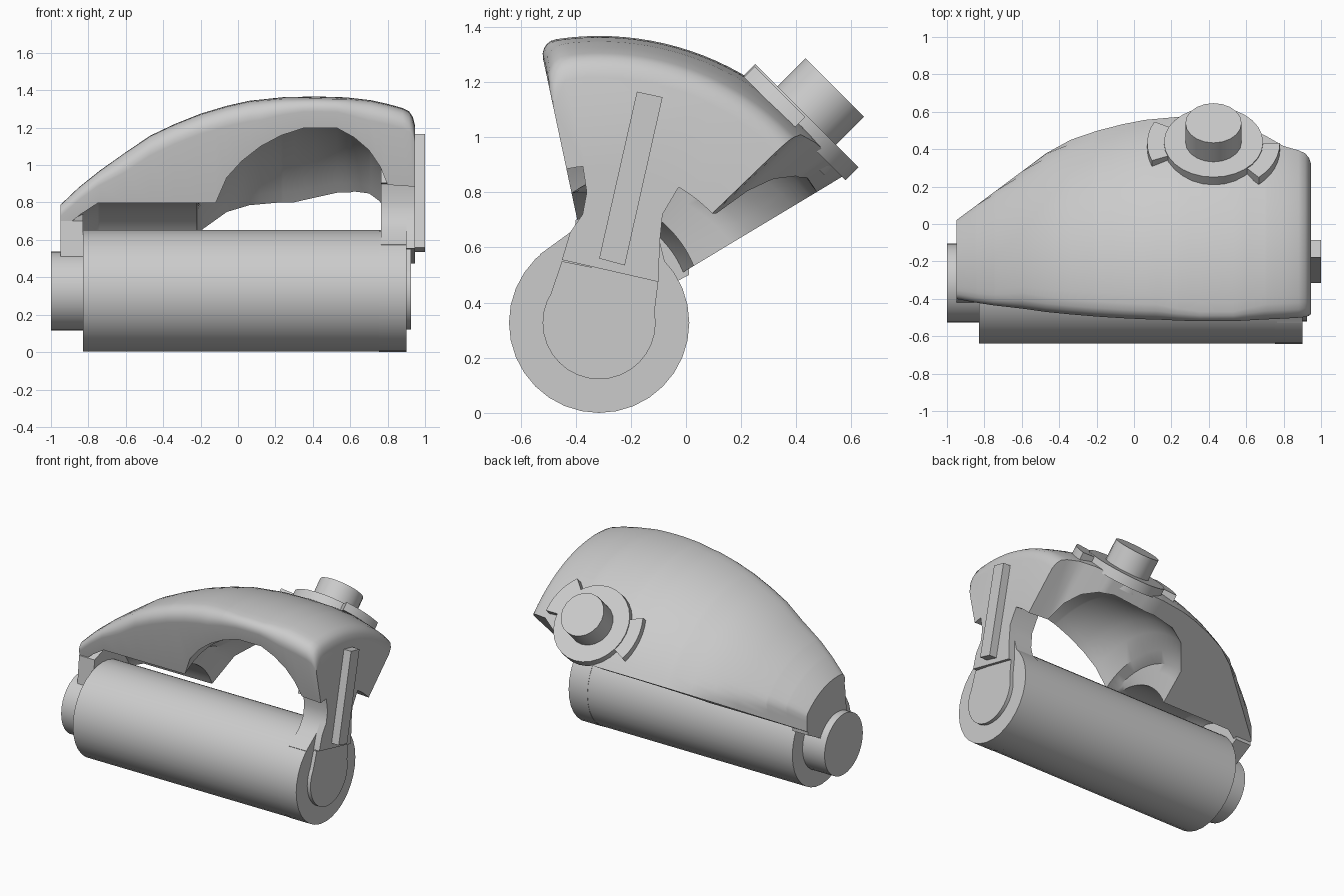
import bpy, bmesh
from math import sin, cos, pi, radians
from mathutils import Vector

if "Cube" in bpy.data.objects:
    bpy.data.objects.remove(bpy.data.objects["Cube"])

CY, CZ = -0.315, 0.327          # roller axis; the hood is swept around it


def finish(name, bm, angle=30):
    bmesh.ops.recalc_face_normals(bm, faces=bm.faces)
    me = bpy.data.meshes.new(name)
    bm.to_mesh(me)
    bm.free()
    ob = bpy.data.objects.new(name, me)
    bpy.context.collection.objects.link(ob)
    bpy.ops.object.select_all(action='DESELECT')
    ob.select_set(True)
    bpy.context.view_layer.objects.active = ob
    bpy.ops.object.shade_smooth_by_angle(angle=radians(angle))
    return ob


def loft(name, rings, angle=30):
    bm = bmesh.new()
    vs = [[bm.verts.new(p) for p in ring] for ring in rings]
    n = len(vs[0])
    for a, b in zip(vs, vs[1:]):
        for i in range(n):
            bm.faces.new((a[i], a[(i + 1) % n], b[(i + 1) % n], b[i]))
    bm.faces.new(vs[0])
    bm.faces.new(vs[-1])
    return finish(name, bm, angle)


def plate(name, outline, x0, x1):
    """Extrude a (y, z) outline along x."""
    return loft(name, [[(x, y, z) for y, z in outline] for x in (x0, x1)])


def rod(name, r, x0, x1, n=32):
    return plate(name, [(CY + r * cos(2 * pi * i / n), CZ + r * sin(2 * pi * i / n))
                        for i in range(n)], x0, x1)


def lerp(table, x):
    for (xa, a), (xb, b) in zip(table, table[1:]):
        if x <= xb:
            return a + (b - a) * max(0, x - xa) / (xb - xa)
    return table[-1][1]


# Roller, its end cap and pins
rod("roller", 0.325, -0.83, 0.755)
rod("roller_cap", 0.327, 0.755, 0.90)
rod("left_pin", 0.212, -1.0, -0.80)
rod("right_disc", 0.205, 0.85, 0.925)

# Hood: ring-sector sections along x (outer radius, inner radius at the
# front and back edges, back angle)
OUTER = [(-.95, .46), (-.85, .555), (-.74, .643), (-.6, .742), (-.47, .83), (-.34, .892),
         (-.2, .948), (-.06, .99), (.06, 1.017), (.24, 1.036), (.42, 1.04), (.58, 1.035),
         (.71, 1.02), (.8, 1.0), (.88, .978), (.915, .96), (.935, .93), (.945, .89)]
INNER = [(-.95, .33), (-.84, .42), (-.75, .48), (-.12, .48), (-.06, .62), (.02, .71),
         (.12, .79), (.23, .85), (.35, .89), (.53, .89), (.62, .84), (.7, .77),
         (.76, .68), (.80, .58), (.945, .57)]
INNER_BACK = [(-.95, .33), (-.84, .35), (-.75, .40), (-.22, .40), (-.19, .64), (-.06, .82),
              (.06, .89), (.23, .92), (.53, .92), (.62, .89), (.7, .82), (.76, .72),
              (.80, .58), (.945, .57)]
BACK = [(-.95, 31), (.3, 31), (.6, 36), (.8, 43), (.945, 44)]
FRONT = radians(102)
xs = sorted({x for t in (OUTER, INNER, INNER_BACK, BACK) for x, _ in t})
rings = []
for x in xs:
    ro, ri, a0 = lerp(OUTER, x), lerp(INNER, x), radians(lerp(BACK, x))
    rb = lerp(INNER_BACK, x)
    f = min(0.09, 0.4 * (ro - ri))
    a1 = FRONT - f / (ro - f)
    reach = 0.02 + 0.745 * (x + 0.95) - CY      # flat facet at the back left
    polar = []
    for i in range(25):
        a = a0 + (a1 - a0) * i / 24
        polar.append((min(ro, reach / cos(a)) if x < -.3 and cos(a) > .2 else ro, a))
    for k in range(1, 6):               # rounded front edge
        p = k * pi / 10
        rad = ro - f + f * cos(p)
        polar.append((rad, FRONT + (f * sin(p) - f) / rad))
    for i in range(17):
        t = i / 16
        polar.append((ri + (rb - ri) * t, FRONT + (a0 - FRONT) * t))
    rings.append([(x, CY + r * cos(a), CZ + r * sin(a)) for r, a in polar])
loft("hood", rings, 35)

# Arms joining the hood to the roller ends
plate("left_arm", [(-.40, .70), (-.42, .50), (-.14, .42), (.01, .50), (.01, .56), (-.1, .68),
                   (-.25, .75)],
      -.95, -.83)
plate("right_arm", [(-.43, .905), (-.375, .90), (-.36, .80), (-.375, .72), (-.42, .655),
                    (-.53, .575), (-.45, .35), (-.15, .35), (-.07, .52), (-.095, .62),
                    (-.085, .72), (-.02, .83), (-.1, 1.0), (-.4, 1.0)], .765, .90)
plate("right_arm_neck", [(-.45, .55), (-.515, .36), (-.115, .36), (-.10, .48)], .88, .925)
plate("right_arm_face", [(-.43, .905), (-.375, .90), (-.36, .80), (-.375, .72), (-.42, .655),
                         (-.45, .555), (-.10, .475), (-.095, .62), (-.085, .72),
                         (-.02, .83), (-.1, 1.0), (-.4, 1.0)], .88, .945)
plate("right_rib", [(-.178, 1.165), (-.085, 1.145), (-.222, .535), (-.315, .56)], .92, 1.0)

# Knob on the back: axis tilted 45 degrees up and back
AX = Vector((0, 1, 1)).normalized()
TN = Vector((0, -1, 1)).normalized()


def hub_pt(u, v, s):
    return Vector((0.425 + u, 0, 0)) + TN * (0.4525 + v) + AX * s


def hub_disc(name, r, s0, s1, n=28):
    circle = [(r * cos(2 * pi * i / n), r * sin(2 * pi * i / n)) for i in range(n)]
    loft(name, [[hub_pt(u, v, s) for u, v in circle] for s in (s0, s1)])


hub_disc("knob_boss", 0.2, 0.965, 1.03)
hub_disc("knob_flange", 0.265, 1.005, 1.072)
hub_disc("knob", 0.15, 1.05, 1.216, 20)
for side, d0, d1 in (("left", 158, 207), ("right", 0, 47)):
    arc = [radians(d0 + (d1 - d0) * i / 6) for i in range(7)]
    outline = [(.355 * cos(a), .355 * sin(a)) for a in arc] + \
              [(.24 * cos(a), .24 * sin(a)) for a in reversed(arc)]
    loft("knob_tab_" + side, [[hub_pt(u, v, s) for u, v in outline] for s in (1.01, 1.065)])
